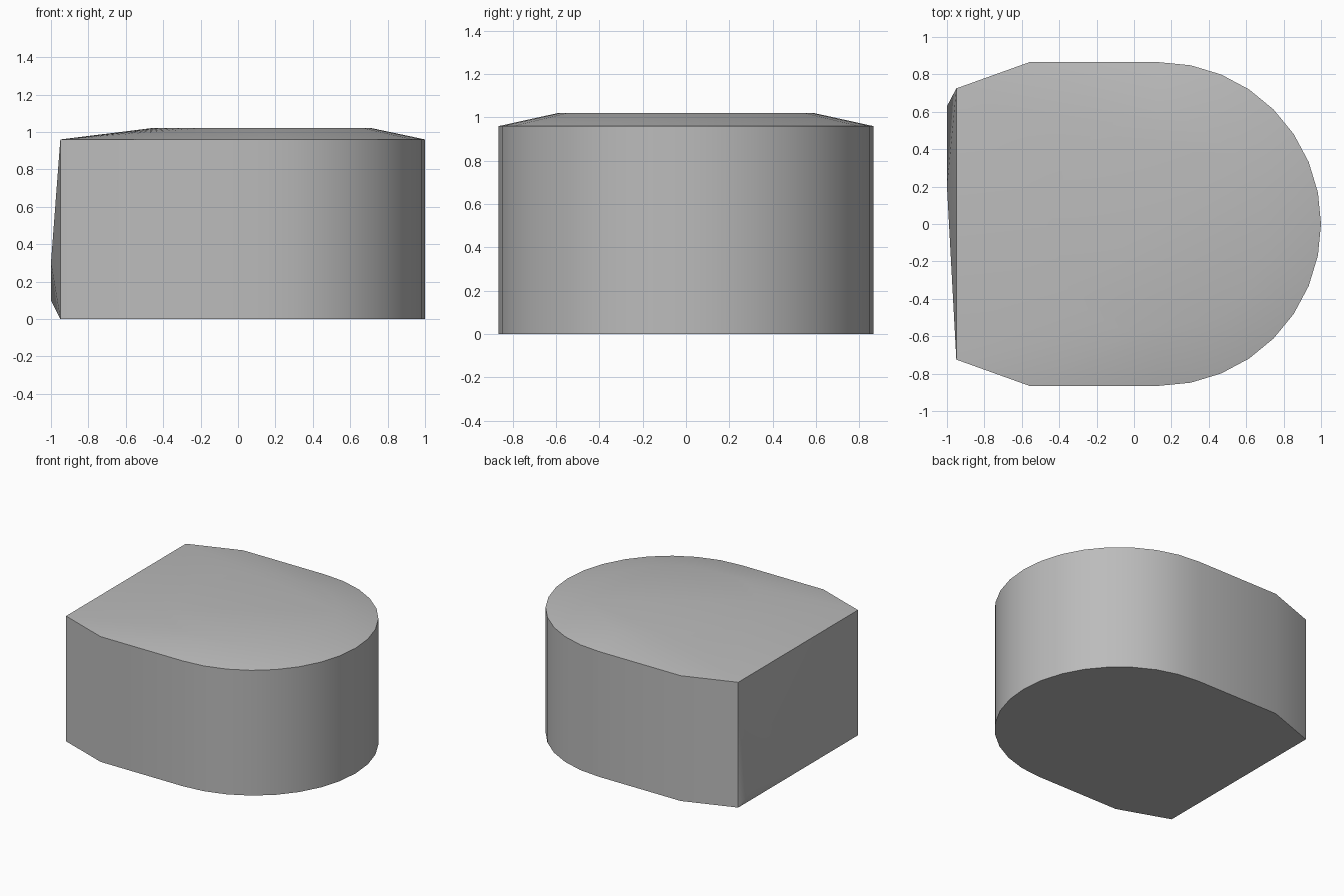
import bpy
import bmesh
from math import cos, sin, pi, radians

if "Cube" in bpy.data.objects:
    bpy.data.objects.remove(bpy.data.objects["Cube"], do_unlink=True)

# One plain grey for the whole solid
GREY = (0.5, 0.5, 0.5, 1)
grey = bpy.data.materials.new("plain grey")
grey.use_nodes = True
grey.diffuse_color = GREY
grey.node_tree.nodes["Principled BSDF"].inputs["Base Color"].default_value = GREY

RADIUS, CENTRE, WALL, HEIGHT = 0.865, 0.135, 0.96, 1.02
SIDES = 32


def arc(x, radius, first, last):
    """Points on a circle about (x, 0), in steps of one side."""
    return [(x + radius * cos(2 * pi * i / SIDES), radius * sin(2 * pi * i / SIDES))
            for i in range(first, last + 1)]


# Rounded nose, straight flanks and tapered tail
outline = arc(CENTRE, RADIUS, -SIDES // 4, SIDES // 4)
for side in (1, -1):
    outline += [(-0.56, side * RADIUS), (-0.95, side * 0.725)]
points = [(x, y, z) for x, y in outline for z in (0, WALL)]

# Raised round crown on top
points += [(x, y, HEIGHT) for x, y in arc(0.125, 0.592, 0, SIDES - 1)]

# Slight bulge of the tail face
points += [(-1, 0.63, 0.1), (-1, 0.2, 0.3)]

# Wrap the points in one convex skin
bm = bmesh.new()
for p in points:
    bm.verts.new(p)
bmesh.ops.convex_hull(bm, input=bm.verts)
bmesh.ops.dissolve_limit(bm, angle_limit=radians(0.3), verts=bm.verts, edges=bm.edges)
bmesh.ops.recalc_face_normals(bm, faces=bm.faces)
mesh = bpy.data.meshes.new("rounded_block")
bm.to_mesh(mesh)
bm.free()
mesh.materials.append(grey)

block = bpy.data.objects.new("rounded_block", mesh)
bpy.context.collection.objects.link(block)
bpy.ops.object.select_all(action='DESELECT')
block.select_set(True)
bpy.context.view_layer.objects.active = block
bpy.ops.object.shade_smooth_by_angle(angle=radians(30))
